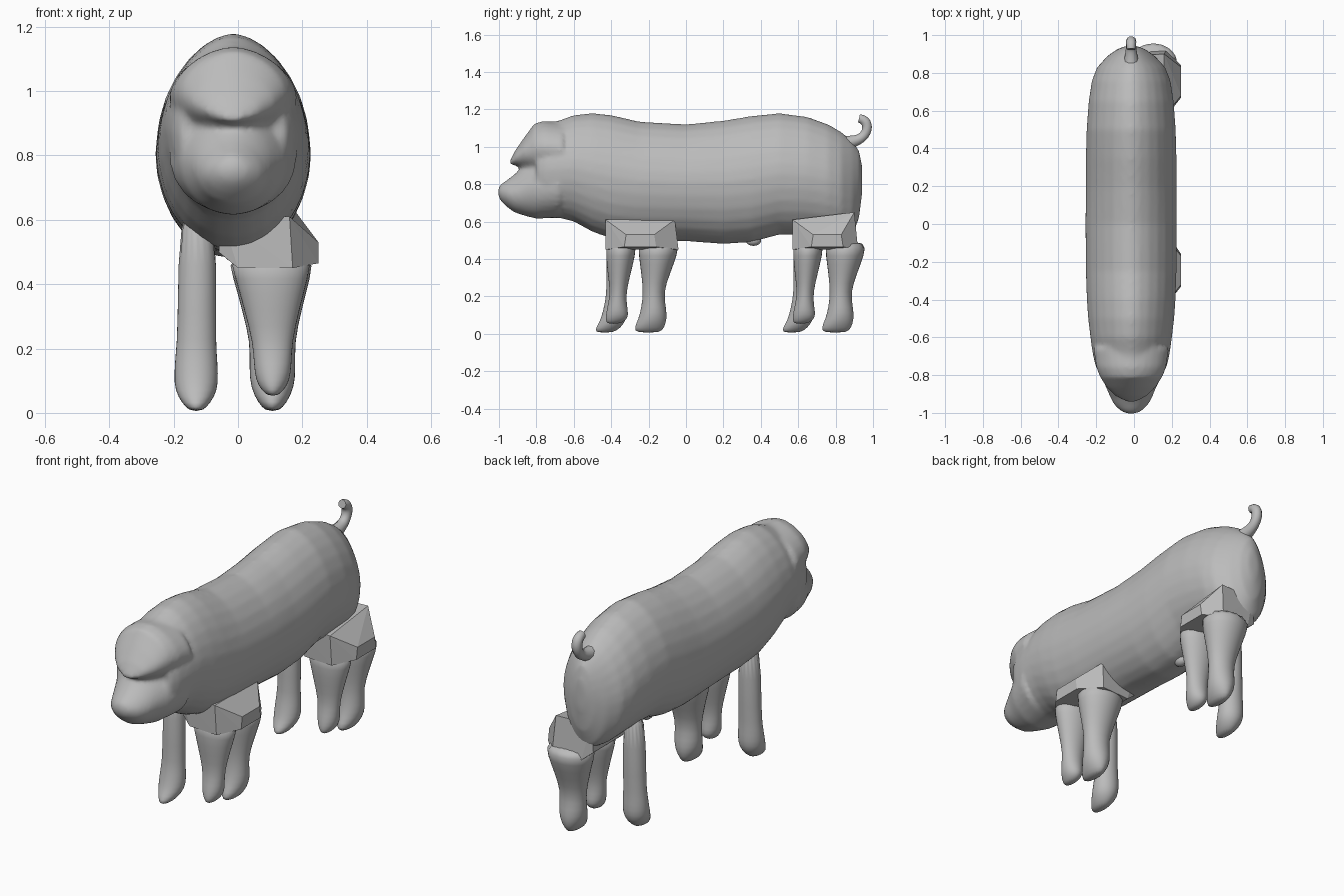
import bpy, bmesh
from math import sin, cos, pi, copysign

if "Cube" in bpy.data.objects:
    bpy.data.objects.remove(bpy.data.objects["Cube"])

grey = bpy.data.materials.new("plain grey")
grey.use_nodes = True
grey.diffuse_color = (0.5, 0.5, 0.5, 1)
grey.node_tree.nodes["Principled BSDF"].inputs["Base Color"].default_value = (0.5, 0.5, 0.5, 1)
MID = -0.015  # centre line of the trunk


def finish(bm, name, smooth=True):
    bmesh.ops.recalc_face_normals(bm, faces=bm.faces[:])
    mesh = bpy.data.meshes.new(name)
    bm.to_mesh(mesh)
    bm.free()
    mesh.materials.append(grey)
    for p in mesh.polygons:
        p.use_smooth = smooth
    obj = bpy.data.objects.new(name, mesh)
    bpy.context.collection.objects.link(obj)
    return obj


def loft(bm, rings):
    """Skin a list of rings with closed ends."""
    loops = [[bm.verts.new(p) for p in r] for r in rings]
    n = len(loops[0])
    for a, b in zip(loops, loops[1:]):
        for i in range(n):
            j = (i + 1) % n
            bm.faces.new((a[i], a[j], b[j], b[i]))
    bm.faces.new(loops[0])
    bm.faces.new(loops[-1])


def trunk_ring(y, top, bottom, half, n=28):
    """Egg-shaped upright section, slightly peaked along the back."""
    mid, ring = (top + bottom) / 2, []
    for k in range(n):
        c, s = cos(2 * pi * k / n), sin(2 * pi * k / n)
        e = 1.14 if s > 0 else 1.0
        ring.append((MID + half * copysign(abs(c) ** e, c), y,
                     mid + (top - bottom) / 2 * copysign(abs(s) ** e, s)))
    return ring


def leg_ring(z, front, back, cx, rx, dy, n=16):
    cy, ry = (front + back) / 2 + dy, (back - front) / 2
    return [(cx + rx * cos(2 * pi * k / n), cy + ry * sin(2 * pi * k / n), z) for k in range(n)]


# Trunk, brow and snout: y, top, bottom, half width
trunk = [(-0.8, 1.1, 0.64, 0.165), (-0.75, 1.13, 0.62, 0.19), (-0.68, 1.14, 0.62, 0.205),
         (-0.6, 1.17, 0.60, 0.216), (-0.5, 1.18, 0.545, 0.228), (-0.4, 1.17, 0.51, 0.235),
         (-0.25, 1.135, 0.50, 0.24), (0, 1.12, 0.495, 0.242), (0.2, 1.14, 0.48, 0.24),
         (0.35, 1.165, 0.49, 0.24), (0.5, 1.18, 0.53, 0.236), (0.65, 1.16, 0.53, 0.225),
         (0.76, 1.12, 0.52, 0.208), (0.83, 1.08, 0.51, 0.18), (0.89, 1.03, 0.52, 0.125),
         (0.925, 0.98, 0.62, 0.075), (0.942, 0.9, 0.75, 0.03)]
brow = [(-0.66, 1.13, 0.84, 0.2), (-0.76, 1.138, 0.85, 0.185), (-0.81, 1.125, 0.86, 0.165),
        (-0.865, 1.05, 0.885, 0.13), (-0.91, 0.985, 0.9, 0.085), (-0.94, 0.93, 0.905, 0.03)]
snout = [(-0.68, 0.97, 0.62, 0.2), (-0.8, 0.95, 0.615, 0.165), (-0.86, 0.91, 0.63, 0.135),
         (-0.92, 0.85, 0.65, 0.11), (-0.96, 0.82, 0.68, 0.088), (-0.99, 0.8, 0.71, 0.055),
         (-1.005, 0.775, 0.74, 0.02)]
bm = bmesh.new()
for stations in (trunk, brow, snout):
    loft(bm, [trunk_ring(*s) for s in stations])
body = finish(bm, "body")
remesh = body.modifiers.new("fuse", 'REMESH')
remesh.mode, remesh.voxel_size, remesh.use_smooth_shade = 'VOXEL', 0.014, True
soften = body.modifiers.new("soften", 'SMOOTH')
soften.factor, soften.iterations = 0.5, 4

# Belly bump
bm = bmesh.new()
bmesh.ops.create_uvsphere(bm, u_segments=12, v_segments=8, radius=0.03)
for v in bm.verts:
    v.co = (v.co.x + MID, v.co.y * 1.4 + 0.36, v.co.z + 0.5)
finish(bm, "belly_bump")

# Curled tail
curve = bpy.data.curves.new("tail", 'CURVE')
curve.dimensions, curve.bevel_depth, curve.bevel_resolution = '3D', 0.027, 3
curve.use_fill_caps = True
path = [(0.85, 1.02), (0.91, 1.03), (0.955, 1.06), (0.972, 1.105), (0.955, 1.145), (0.925, 1.152)]
spline = curve.splines.new('NURBS')
spline.points.add(len(path) - 1)
for p, (y, z), r in zip(spline.points, path, (1.5, 1.1, 0.95, 1, 1, 0.85)):
    p.co, p.radius = (MID, y, z, 1), r
spline.use_endpoint_u, spline.order_u = True, 3
curve.materials.append(grey)
bpy.context.collection.objects.link(bpy.data.objects.new("tail", curve))

# Legs: z, front edge, back edge, centre x, half width
column = [(0.68, -0.43, -0.31, -0.125, 0.062), (0.25, -0.425, -0.32, -0.128, 0.06),
          (0.19, -0.43, -0.32, -0.13, 0.065), (0.12, -0.445, -0.315, -0.13, 0.07),
          (0.07, -0.46, -0.32, -0.13, 0.068), (0.03, -0.485, -0.35, -0.13, 0.045),
          (0.005, -0.485, -0.39, -0.13, 0.02)]
fore = [(0.5, -0.43, -0.26, 0.1, 0.14), (0.42, -0.43, -0.27, 0.105, 0.115),
        (0.32, -0.42, -0.295, 0.105, 0.088), (0.22, -0.405, -0.32, 0.107, 0.062),
        (0.15, -0.42, -0.315, 0.108, 0.06), (0.1, -0.43, -0.305, 0.108, 0.054),
        (0.07, -0.43, -0.32, 0.108, 0.035), (0.053, -0.42, -0.36, 0.108, 0.015)]
hind = [(0.5, -0.26, -0.03, 0.1, 0.145), (0.42, -0.255, -0.045, 0.105, 0.122),
        (0.32, -0.24, -0.085, 0.105, 0.095), (0.22, -0.23, -0.12, 0.107, 0.07),
        (0.14, -0.24, -0.105, 0.107, 0.074), (0.08, -0.255, -0.1, 0.107, 0.07),
        (0.03, -0.28, -0.115, 0.107, 0.045), (0.005, -0.265, -0.14, 0.107, 0.02)]

# Faceted shoulder wedge joining each leg pair
wedge = [(x, y, z) for x, z, f, b in ((0.16, 0.61, -0.43, -0.06), (0.25, 0.53, -0.32, -0.17),
                                      (0.25, 0.465, -0.33, -0.16), (0.17, 0.45, -0.43, -0.04),
                                      (0.0, 0.45, -0.42, -0.05), (-0.06, 0.5, -0.4, -0.07),
                                      (-0.05, 0.61, -0.42, -0.07)) for y in (f, b)]

for place, dy in (("front", 0.0), ("rear", 1.0)):
    for part, rows in (("right_leg", column), ("left_fore_leg", fore), ("left_hind_leg", hind)):
        bm = bmesh.new()
        loft(bm, [leg_ring(*row, dy) for row in rows])
        leg = finish(bm, place + "_" + part)
        sub = leg.modifiers.new("round", 'SUBSURF')
        sub.levels = sub.render_levels = 1
    bm = bmesh.new()
    for x, y, z in wedge:
        # the rear wedge is shorter and rises towards the tail
        back = dy and y > -0.12
        bm.verts.new((x, y + dy - (0.04 if back else 0), z + (0.04 if back and z > 0.6 else 0)))
    bmesh.ops.convex_hull(bm, input=bm.verts[:])
    finish(bm, place + "_wedge", smooth=False)
